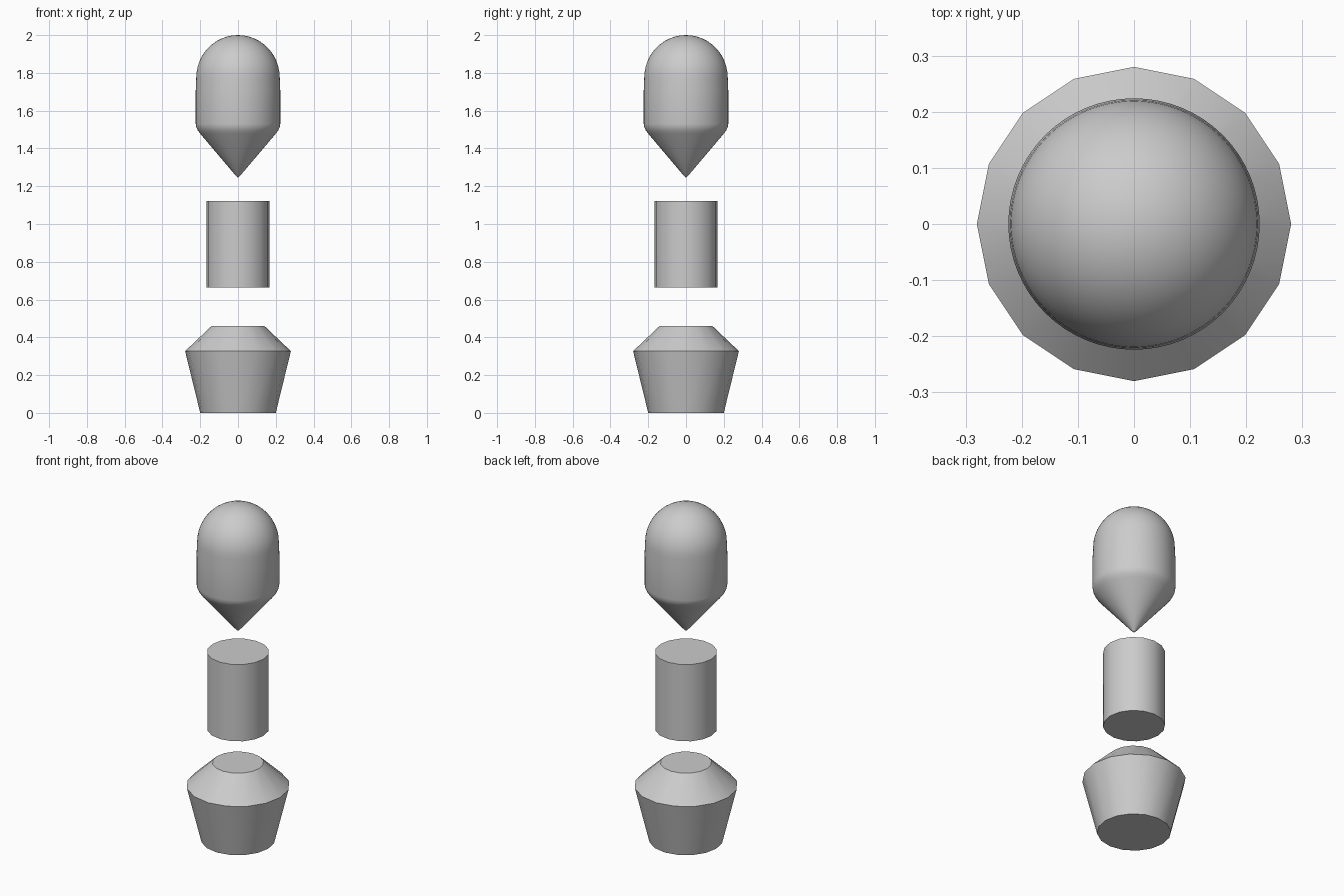
import bpy, bmesh, math

if "Cube" in bpy.data.objects:
    bpy.data.objects.remove(bpy.data.objects["Cube"])


def lathe(name, profile, sides, angle):
    """Revolve (radius, z) points about z; end caps close or meet at a pole."""
    bm = bmesh.new()
    rings = []
    for r, z in profile:
        if r == 0:
            rings.append([bm.verts.new((0, 0, z))] * sides)
        else:
            rings.append([bm.verts.new((r * math.cos(2 * math.pi * i / sides),
                                        r * math.sin(2 * math.pi * i / sides), z))
                          for i in range(sides)])
    for a, b in zip(rings, rings[1:]):
        for i in range(sides):
            j = (i + 1) % sides
            quad = list(dict.fromkeys((a[i], a[j], b[j], b[i])))
            bm.faces.new(quad)
    if profile[0][0] > 0:
        bm.faces.new(rings[0][::-1])
    if profile[-1][0] > 0:
        bm.faces.new(rings[-1])
    bmesh.ops.recalc_face_normals(bm, faces=bm.faces)
    mesh = bpy.data.meshes.new(name)
    bm.to_mesh(mesh)
    bm.free()
    ob = bpy.data.objects.new(name, mesh)
    bpy.context.collection.objects.link(ob)
    bpy.ops.object.select_all(action='DESELECT')
    ob.select_set(True)
    bpy.context.view_layer.objects.active = ob
    bpy.ops.object.shade_smooth_by_angle(angle=math.radians(angle))
    return ob


# Flared base with bevelled shoulder
lathe("base", [(0.2, 0), (0.28, 0.327), (0.139, 0.461)], 16, 30)

# Floating middle cylinder
lathe("middle_cylinder", [(0.168, 0.664), (0.168, 1.122)], 16, 30)

# Capsule head: pointed underside, softened rim, straight wall, round dome
head = [(0, 1.246), (0.012, 1.256), (0.1, 1.36), (0.2, 1.478), (0.213, 1.496),
        (0.221, 1.513), (0.224, 1.53), (0.224, 1.7)]
for i in range(13):
    t = math.pi / 2 * i / 12
    r = 0 if i == 12 else 0.221 * math.cos(t)
    head.append((r, 1.775 + 0.225 * math.sin(t)))
lathe("capsule_head", head, 64, 60)
